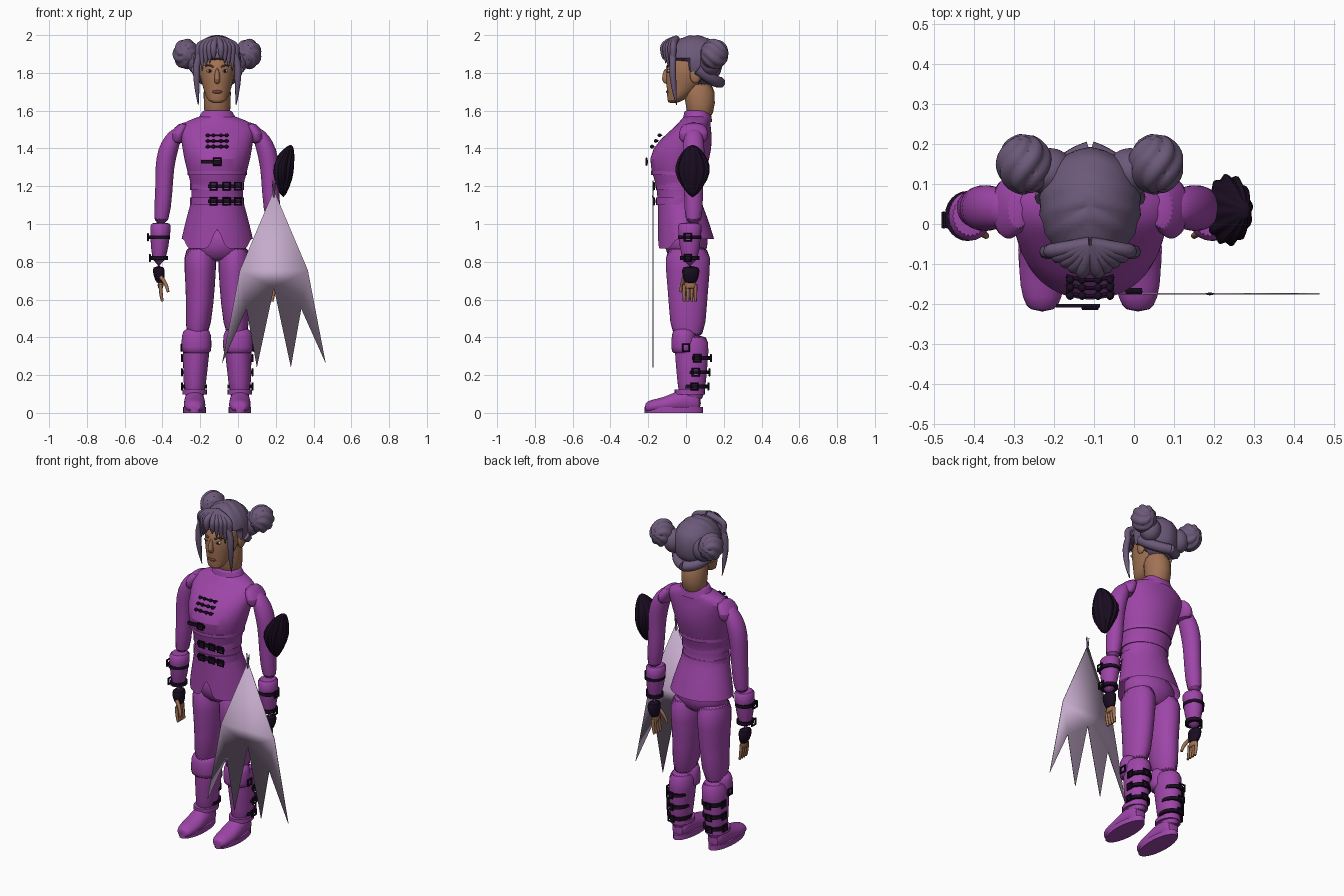
import bpy
import bmesh
from math import pi, sin, cos, atan2

default_cube = bpy.data.objects.get("Cube")
if default_cube:
    bpy.data.objects.remove(default_cube, do_unlink=True)

CENTRE_X = -.11  # the figure's own axis
QUARTER = pi / 2


def material(name, red, green, blue):
    colour = (red, green, blue, 1)
    mat = bpy.data.materials.new(name)
    mat.use_nodes = True
    mat.diffuse_color = colour
    mat.node_tree.nodes["Principled BSDF"].inputs["Base Color"].default_value = colour
    return mat


PURPLE = material("purple cloth", .34, .06, .39)
SKIN = material("skin", .36, .17, .09)
HAIR = material("lilac hair", .15, .1, .19)
DARK = material("dark leather", .01, .004, .015)
PALE = material("pale fan", .56, .41, .6)
BROWN = material("brown lips", .16, .06, .04)
WHITE = material("eye white", .5, .45, .42)


def place(name, data, mat):
    data.materials.append(mat)
    obj = bpy.data.objects.new(name, data)
    obj.location.x = CENTRE_X
    bpy.context.collection.objects.link(obj)
    return obj


def finish(name, bm, mat, rounded=False):
    bmesh.ops.recalc_face_normals(bm, faces=bm.faces)
    mesh = bpy.data.meshes.new(name)
    bm.to_mesh(mesh)
    bm.free()
    mesh.shade_smooth()
    mesh.set_sharp_from_angle(angle=.8)
    obj = place(name, mesh, mat)
    if rounded:
        obj.modifiers.new("rounding", "SUBSURF")
    return obj


def loft(name, rings, mat, upright=True, sides=24, rounded=True, ridges=0, cap=True, shape=None):
    """Skin elliptical rings, each (position, x, other centre, x radius, other radius)."""
    bm = bmesh.new()
    loops = []
    for pos, x, other, x_radius, other_radius in rings:
        loop = []
        for i in range(sides):
            angle = 2 * pi * i / sides
            bump = 1 + .08 * sin(ridges * angle)
            u = x + x_radius * bump * cos(angle)
            v = other + other_radius * bump * sin(angle)
            loop.append(bm.verts.new((u, v, pos) if upright else (u, pos, v)))
        loops.append(loop)
    for low, high in zip(loops, loops[1:]):
        for i in range(sides):
            j = (i + 1) % sides
            bm.faces.new((low[i], low[j], high[j], high[i]))
    if cap:
        bm.faces.new(loops[0])
        bm.faces.new(loops[-1])
    if shape:
        shape(loops)
    return finish(name, bm, mat, rounded)


def trunk(name, rows, mat, **options):
    """Loft on the figure's axis from rows (z, y, x radius, y radius)."""
    return loft(name, [(z, 0, y, rx, ry) for z, y, rx, ry in rows], mat, **options)


def limb(name, side, y, depth, rows, mat, **options):
    """Loft beside the axis from rows (z, x, radius), with a fixed depth ratio."""
    return loft(name, [(z, side * x, y, r, r * depth) for z, x, r in rows], mat, **options)


def band(name, z, x, y, x_radius, y_radius, height, mat):
    low, high, inner = z - height / 2, z + height / 2, .93
    outline = [(low, inner), (low, 1), (high, 1), (high, inner)]
    return loft(name, [(level, x, y, x_radius * k, y_radius * k) for level, k in outline],
                mat, rounded=False)


def ball(name, loc, size, mat, ridge=lambda point: 1):
    bm = bmesh.new()
    bmesh.ops.create_uvsphere(bm, u_segments=40, v_segments=24, radius=1)
    for v in bm.verts:
        k = ridge(v.co)
        v.co = [centre + s * k * p for centre, s, p in zip(loc, size, v.co)]
    return finish(name, bm, mat)


def plate(name, loc, size, mat):
    bm = bmesh.new()
    bmesh.ops.create_cube(bm, size=1)
    for v in bm.verts:
        v.co = [centre + s * p for centre, s, p in zip(loc, size, v.co)]
    return finish(name, bm, mat)


def buckle(name, x, y, z, yaw=0):
    bpy.ops.mesh.primitive_torus_add(
        major_segments=4, minor_segments=6, major_radius=.025, minor_radius=.006,
        location=(CENTRE_X + x, y, z), rotation=(QUARTER, QUARTER / 2, yaw))
    bpy.context.object.name = name
    bpy.context.object.data.materials.append(DARK)


def tube(name, points, mat, thickness, tip=1):
    """Curved strand that narrows to the tip ratio at its last point."""
    curve = bpy.data.curves.new(name, "CURVE")
    curve.dimensions = "3D"
    curve.bevel_depth = thickness
    curve.bevel_resolution = 2
    curve.resolution_u = 6
    curve.use_fill_caps = True
    spline = curve.splines.new("NURBS")
    spline.points.add(len(points) - 1)
    for point, co in zip(spline.points, points):
        point.co = (*co, 1)
    spline.points[-1].radius = tip
    spline.order_u = 3
    spline.use_endpoint_u = True
    place(name, curve, mat)


# Jacket with a split, dropped front hem
def split_hem(loops):
    for v in loops[0]:
        if v.co.y < -.08:
            v.co.z += .1 if abs(v.co.x) < .01 else -.05


trunk("jacket", [(.92, 0, .19, .15), (1.05, -.02, .16, .13), (1.14, -.04, .13, .11),
                 (1.22, -.04, .14, .12), (1.35, -.04, .18, .17), (1.45, 0, .19, .14),
                 (1.52, .04, .21, .09), (1.55, .05, .15, .08), (1.57, .06, .09, .07)],
      PURPLE, sides=32, cap=False, shape=split_hem)
trunk("collar", [(1.54, .06, .11, .08), (1.6, .06, .08, .07), (1.6, .06, .07, .06)],
      PURPLE, cap=False)
trunk("pelvis", [(.8, 0, .1, .08), (.87, 0, .17, .12), (1, 0, .16, .12)], PURPLE)

# Belts, chest strap and front fastenings
for z in (1.12, 1.2):
    band("waist_belt", z, 0, -.04, .143, .12, .04, PURPLE)
    plate("belt_tongue", (.04, -.165, z), (.18, .009, .02), DARK)
    for x in (-.02, .05, .11):
        buckle("belt_buckle", x, -.17, z)
band("chest_seam", 1.27, 0, -.04, .157, .144, .02, PURPLE)
plate("chest_strap", (-.03, -.205, 1.33), (.11, .009, .02), DARK)
buckle("chest_buckle", 0, -.21, 1.33)
for row in range(3):
    y, z = -.13 - .02 * row, 1.47 - .03 * row
    tube("front_fastening", [(-.06, y, z), (0, y - .02, z), (.06, y, z)], DARK, .005)
    for x in (-.05, -.02, .02, .05):
        ball("fastening_knot", (x, y - .01, z), (.01, .01, .01), DARK)

# Neck, head and face
trunk("neck", [(1.54, .07, .07, .06), (1.63, .08, .07, .08), (1.77, .06, .08, .09)], SKIN)
trunk("head", [(1.64, -.07, .02, .02), (1.65, -.06, .05, .04), (1.7, -.02, .07, .08),
               (1.79, .01, .095, .12), (1.86, .03, .1, .13), (1.96, .04, .05, .06)], SKIN)
trunk("nose", [(1.74, -.1, .01, .01), (1.76, -.11, .02, .025), (1.83, -.1, .008, .015)],
      SKIN, sides=12)
ball("lips", (0, -.095, 1.7), (.027, .01, .01), BROWN)
for side in (-1, 1):
    ball("eye", (side * .04, -.09, 1.81), (.018, .01, .008), WHITE)
    ball("iris", (side * .04, -.097, 1.81), (.007, .006, .008), DARK)
    tube("eyebrow", [(side * .02, -.1, 1.83), (side * .04, -.1, 1.845), (side * .07, -.08, 1.84)],
         BROWN, .005, tip=.4)
    ball("ear", (side * .1, .05, 1.79), (.015, .03, .045), SKIN)


# Ridged hair cap tucked under at the face, twisted buns and loose locks
def cap_ridge(p):
    over_face = p.y < -.25 and p.z < .1
    over_ears = p.y < .1 and p.z < -.4
    return .72 if over_face or over_ears else .97 + .04 * abs(sin(9 * p.y + 3 * abs(p.x)))


def bun_ridge(p):
    return .9 + .12 * abs(sin(3.5 * atan2(p.z, p.x) + 3 * p.y))


ball("hair_cap", (0, .045, 1.86), (.128, .15, .14), HAIR, cap_ridge)
for side in (-1, 1):
    ball("hair_bun", (side * .165, .15, 1.9), (.07, .075, .08), HAIR, bun_ridge)
    ball("bun_root", (side * .1, .13, 1.86), (.06, .06, .07), HAIR)
    tube("nape_lock", [(side * .11, .06, 1.82), (side * .09, .15, 1.75), (0, .18, 1.75)],
         HAIR, .03)
    for k in range(5):
        x, y = .02 + .02 * k, -.12 + .013 * k
        tube("fringe_lock", [(0, -.05, 1.98), (side * x, y, 1.96), (side * x, y, 1.9),
                             (side * x, y, 1.87 - .02 * k)], HAIR, .018, tip=.1)
    tube("side_lock", [(side * .05, -.07, 1.96), (side * .11, -.07, 1.89),
                       (side * .11, -.07, 1.74), (side * .1, -.05, 1.63)], HAIR, .018, tip=.1)

for side in (-1, 1):
    # Sleeves, cuffs, gloves and hands
    limb("sleeve_cap", side, .04, 1.9, [(1.42, .21, .035), (1.48, .21, .045), (1.54, .17, .03)],
         PURPLE)
    limb("sleeve", side, .04, 1.1, [(1.51, .2, .03), (1.47, .23, .045), (1.4, .26, .055),
                                    (1.3, .28, .05), (1.18, .28, .045), (.98, .3, .045)], PURPLE)
    limb("cuff", side, .02, 1.15, [(1.01, .3, .055), (.98, .3, .057), (.77, .31, .037)], PURPLE)
    for z, radius in ((.93, .057), (.82, .047)):
        band("cuff_strap", z, side * .307, .02, radius, radius * 1.1, .02, DARK)
        buckle("cuff_buckle", side * (.31 + radius), .01, z, yaw=QUARTER)
    limb("glove", side, .025, 1.5, [(.78, .31, .035), (.73, .31, .03), (.68, .3, .02)], DARK)
    limb("palm", side, .022, 2.2, [(.7, .3, .018), (.65, .3, .015)], SKIN)
    for k in range(4):
        y = .02 * k - .01
        tube("finger", [(side * .3, y, .68), (side * .3, y, .63), (side * .29, y, .59)],
             SKIN, .01, tip=.7)
    tube("thumb", [(side * .3, -.01, .72), (side * .27, -.02, .69), (side * .26, -.03, .64)],
         SKIN, .011, tip=.7)

    # Trousers, boots and knee guards
    limb("trouser_leg", side, .01, 1.4, [(.9, .09, .09), (.75, .09, .084), (.58, .09, .072),
                                         (.37, .11, .065)], PURPLE)
    limb("boot_shaft", side, .03, 1.27, [(.42, .11, .072), (.33, .11, .072), (.16, .12, .06),
                                         (.05, .12, .05)], PURPLE)
    limb("knee_guard", side, -.01, .85, [(.31, .11, .077), (.34, .11, .08), (.42, .11, .08),
                                         (.45, .11, .06)], PURPLE)
    loft("boot_foot", [(y, side * .12, height / 2, width, height / 2) for y, width, height in
                       ((-.22, .03, .05), (-.19, .05, .07), (-.12, .06, .08),
                        (-.04, .055, .12), (.03, .05, .14), (.08, .04, .1))],
         PURPLE, upright=False)
    band("boot_sole", .015, side * .12, -.065, .06, .155, .03, PURPLE)
    band("ankle_cuff", .11, side * .12, .02, .065, .08, .025, PURPLE)
    for step in range(3):
        y, z = .045 + .007 * step, .14 + .075 * step
        band("boot_strap", z, side * .12, y, .066, .073, .02, DARK)
        buckle("boot_buckle", side * .187, y, z, yaw=QUARTER)
        buckle("boot_clasp", side * .13, y + .073, z)
    buckle("knee_buckle", side * .19, 0, .345, yaw=QUARTER)

# Ragged dark guard on the left upper arm
limb("arm_guard", 1, .035, 1.55, [(1.42, .39, .01), (1.38, .37, .038), (1.31, .345, .06),
                                  (1.24, .345, .055), (1.14, .35, .008)],
     DARK, sides=48, ridges=12)

# Pointed pale fan held flat before the left leg
FAN_X, FAN_Y = .3, -.175
half = [(.18, .755), (.275, .26), (.145, .55), (.09, .24)]
outline = [(0, 1.18), *half, (0, .66), *[(-x, z) for x, z in reversed(half)]]
bm = bmesh.new()
bm.faces.new([bm.verts.new((FAN_X + x, FAN_Y, z)) for x, z in outline])
thickness = finish("fan", bm, PALE).modifiers.new("thickness", "SOLIDIFY")
thickness.thickness = .004
thickness.offset = 0
for lean in (-.01, 0, .01):
    tube("fan_prong", [(FAN_X, FAN_Y, 1.14), (FAN_X + lean, FAN_Y, 1.23)], HAIR, .004, tip=.4)
